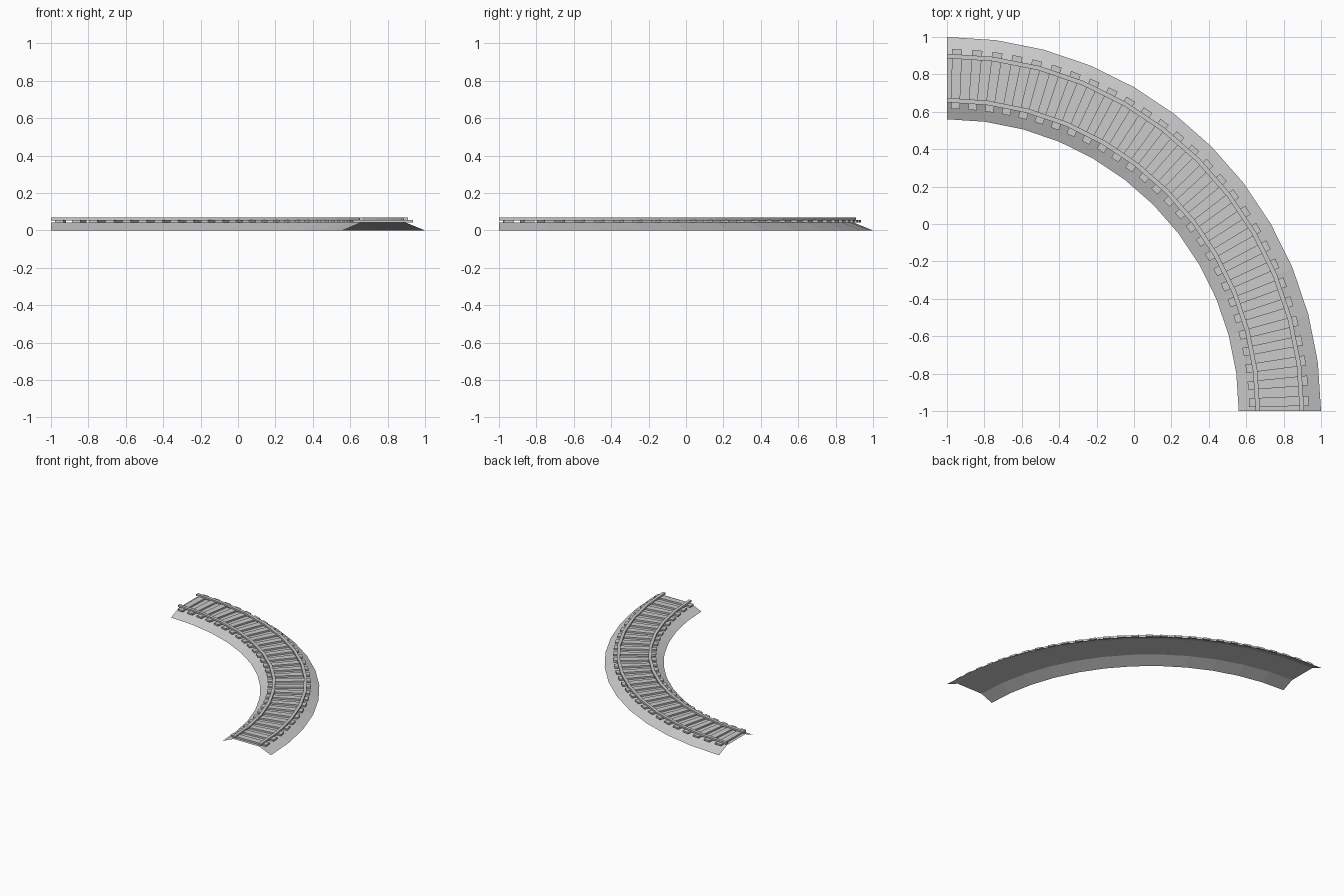
import bpy, bmesh, math

if "Cube" in bpy.data.objects:
    bpy.data.objects.remove(bpy.data.objects["Cube"])

CENTRE = (-1.0, -1.0)   # centre of the quarter turn
SEGMENTS = 12
TIES = 28


def sweep(bm, profile, start, end, steps, closed=True):
    """Sweep an (r, z) profile around the turn centre, angles in degrees."""
    rings = []
    for i in range(steps + 1):
        a = math.radians(start + (end - start) * i / steps)
        rings.append([bm.verts.new((CENTRE[0] + r * math.cos(a),
                                    CENTRE[1] + r * math.sin(a), z))
                      for r, z in profile])
    n = len(profile)
    for a, b in zip(rings, rings[1:]):
        for j in range(n if closed else n - 1):
            k = (j + 1) % n
            bm.faces.new((a[j], b[j], b[k], a[k]))
    if closed:
        bm.faces.new(rings[0])
        bm.faces.new(rings[-1][::-1])


def box_profile(r0, r1, z0, z1):
    return [(r0, z0), (r1, z0), (r1, z1), (r0, z1)]


def finish(name, bm, recalc=True):
    if recalc:
        bmesh.ops.recalc_face_normals(bm, faces=bm.faces)
    mesh = bpy.data.meshes.new(name)
    bm.to_mesh(mesh)
    bm.free()
    obj = bpy.data.objects.new(name, mesh)
    bpy.context.collection.objects.link(obj)
    return obj


# gravel bed: open shell with sloped shoulders
bm = bmesh.new()
sweep(bm, [(2.0, 0), (1.895, 0.043), (1.66, 0.043), (1.56, 0)],
      0, 90, SEGMENTS, closed=False)
bm.normal_update()
if sum(f.normal.z for f in bm.faces) < 0:
    bmesh.ops.reverse_faces(bm, faces=bm.faces)
finish("gravel_bed", bm, recalc=False)

# wooden ties: wedge-shaped blocks filling half of each pitch
bm = bmesh.new()
pitch = 90 / TIES
for i in range(TIES):
    mid = (i + 0.5) * pitch
    sweep(bm, box_profile(1.615, 1.935, 0.043, 0.056),
          mid - pitch / 4, mid + pitch / 4, 1)
finish("ties", bm)

# two rails
for name, r0, r1 in (("inner_rail", 1.65, 1.674), ("outer_rail", 1.886, 1.91)):
    bm = bmesh.new()
    sweep(bm, box_profile(r0, r1, 0.054, 0.068), 0, 90, SEGMENTS)
    finish(name, bm)
